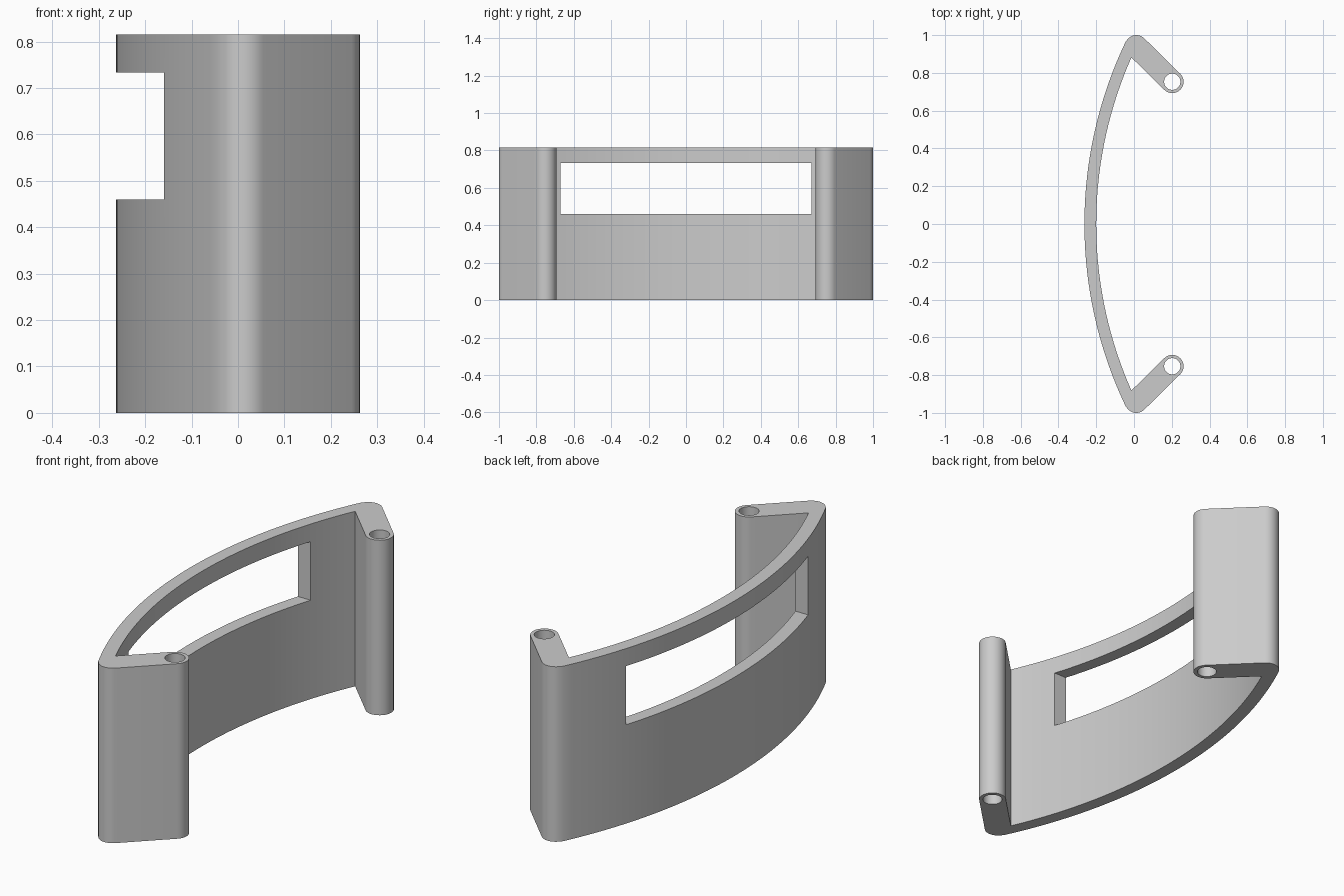
import bpy, bmesh
from math import cos, sin, asin, atan2, pi, sqrt
from mathutils import Vector

if "Cube" in bpy.data.objects:
    bpy.data.objects.remove(bpy.data.objects["Cube"], do_unlink=True)

HEIGHT = 0.815
ARC_X, R_OUT, R_IN = 1.98, 2.2425, 2.18    # curved wall, centred on (ARC_X, 0)
CORNER = Vector((0.0125, 0.94))            # rounded corner between wall and arm
PIN = Vector((0.2025, 0.753))              # rounded arm end around the pin hole
R_ARM, R_HOLE = 0.06, 0.043

grey = bpy.data.materials.new("plain_grey")
grey.use_nodes = True
grey.diffuse_color = (0.6, 0.6, 0.6, 1)
grey.node_tree.nodes["Principled BSDF"].inputs["Base Color"].default_value = (0.6, 0.6, 0.6, 1)


def arc(centre, radius, start, end, steps):
    return [Vector((centre[0] + radius * cos(start + (end - start) * i / steps),
                    centre[1] + radius * sin(start + (end - start) * i / steps)))
            for i in range(steps + 1)]


def prism(name, outline, z0, z1):
    """Extrude a closed flat outline from z0 to z1."""
    bm = bmesh.new()
    base = bm.faces.new([bm.verts.new((p.x, p.y, z0)) for p in outline])
    grown = bmesh.ops.extrude_face_region(bm, geom=[base])["geom"]
    bmesh.ops.translate(bm, vec=(0, 0, z1 - z0),
                        verts=[v for v in grown if isinstance(v, bmesh.types.BMVert)])
    bmesh.ops.recalc_face_normals(bm, faces=bm.faces)
    mesh = bpy.data.meshes.new(name)
    bm.to_mesh(mesh)
    bm.free()
    mesh.materials.append(grey)
    obj = bpy.data.objects.new(name, mesh)
    bpy.context.collection.objects.link(obj)
    return obj


def cut(target, cutter):
    cutter.hide_render = True
    mod = target.modifiers.new("cut", "BOOLEAN")
    mod.operation, mod.solver, mod.object = "DIFFERENCE", "EXACT", cutter
    bpy.context.view_layer.objects.active = target
    bpy.ops.object.modifier_apply(modifier=mod.name)
    bpy.data.objects.remove(cutter, do_unlink=True)


# Half outline (y > 0): outer wall, rounded corner, arm end, inner corner, inner wall
radial = atan2(CORNER.y, CORNER.x - ARC_X)
along = PIN - CORNER
facing = atan2(along.y, along.x) + pi / 2
inward = Vector((cos(facing - pi), sin(facing - pi)))

# Where the arm's inner side meets the inner wall
start = PIN + inward * R_ARM - Vector((ARC_X, 0))
back = -along.normalized()
b = start.dot(back)
meet = start + back * (-b + sqrt(b * b - start.length_squared + R_IN ** 2))
inner_angle = atan2(meet.y, meet.x)

half = arc((ARC_X, 0), R_OUT, pi, radial, 24)
half += arc(CORNER, R_ARM, radial, facing, 12)[1:]
half += arc(PIN, R_ARM, facing, facing - pi, 20)
half += arc((ARC_X, 0), R_IN, inner_angle, pi, 24)

# Mirror to the other side of y = 0 (the two centre points are shared)
outline = half + [Vector((p.x, -p.y)) for p in reversed(half[1:-1])]
bracket = prism("curved_bracket", outline, 0, HEIGHT)

# Window through the curved wall
window = [Vector(p) for p in ((-0.5, -0.67), (0.1, -0.67), (0.1, 0.67), (-0.5, 0.67))]
cut(bracket, prism("window_cutter", window, 0.46, 0.733))

# Pin holes through both arm ends
for side in (1, -1):
    ring = arc((PIN.x, side * PIN.y), R_HOLE, 0, 2 * pi, 32)[:-1]
    cut(bracket, prism("pin_hole_cutter", ring, -0.1, HEIGHT + 0.1))

bpy.ops.object.select_all(action="DESELECT")
bracket.select_set(True)
bpy.context.view_layer.objects.active = bracket
bpy.ops.object.shade_smooth_by_angle(angle=pi / 6)
